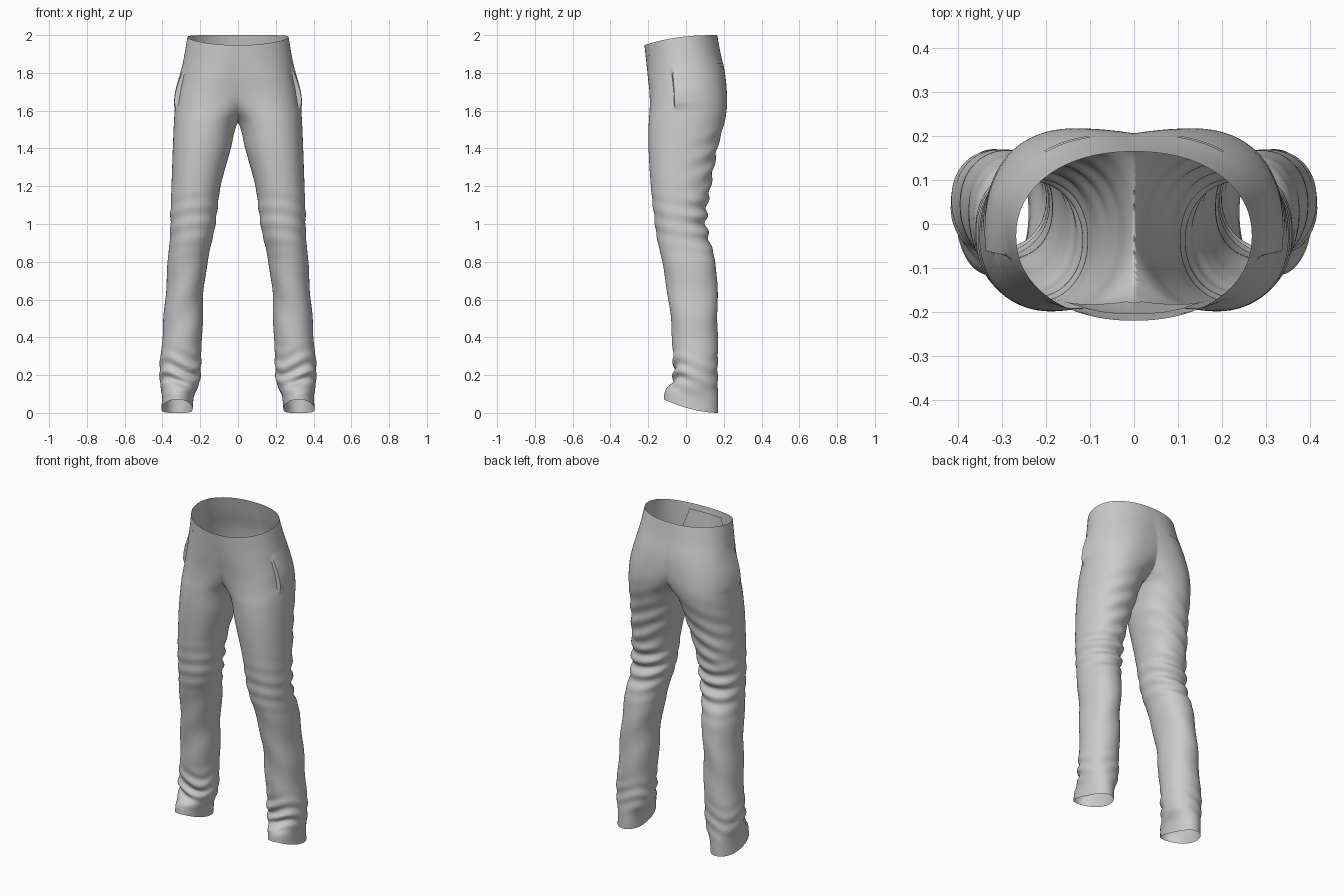
import bpy, bmesh
from math import sin, cos, pi, exp, radians, copysign

if "Cube" in bpy.data.objects:
    bpy.data.objects.remove(bpy.data.objects["Cube"])

# Profile of one trouser leg: z, inner x, widest-depth x, outer x, front y, back y
KEYS = [
    (0.00, 0.240, 0.320, 0.405, -0.118, 0.170),
    (0.08, 0.232, 0.318, 0.403, -0.108, 0.170),
    (0.15, 0.205, 0.312, 0.412, -0.070, 0.168),
    (0.27, 0.196, 0.305, 0.413, -0.066, 0.168),
    (0.40, 0.190, 0.298, 0.400, -0.074, 0.168),
    (0.60, 0.184, 0.285, 0.386, -0.092, 0.166),
    (0.80, 0.162, 0.268, 0.371, -0.127, 0.156),
    (0.95, 0.128, 0.245, 0.360, -0.157, 0.114),
    (1.05, 0.113, 0.235, 0.357, -0.170, 0.108),
    (1.20, 0.092, 0.222, 0.352, -0.186, 0.130),
    (1.40, 0.038, 0.195, 0.345, -0.198, 0.166),
    (1.54, -0.001, 0.170, 0.339, -0.197, 0.204),
    (1.61, -0.075, 0.145, 0.334, -0.192, 0.216),
    (1.70, -0.190, 0.110, 0.324, -0.193, 0.216),
    (1.80, -0.260, 0.070, 0.303, -0.202, 0.206),
    (1.90, -0.270, 0.030, 0.284, -0.211, 0.184),
    (2.00, -0.270, 0.000, 0.268, -0.220, 0.165),
]


def profile(z):
    """Smooth interpolation of the profile rows."""
    n = len(KEYS)
    i = 0
    while i < n - 2 and z > KEYS[i + 1][0]:
        i += 1
    p, q = KEYS[i], KEYS[i + 1]
    o, r = KEYS[max(i - 1, 0)], KEYS[min(i + 2, n - 1)]
    h = q[0] - p[0]
    t = (z - p[0]) / h
    out = []
    for k in range(1, 6):
        m0 = (q[k] - o[k]) / (q[0] - o[0]) * h
        m1 = (r[k] - p[k]) / (r[0] - p[0]) * h
        out.append((2*t**3 - 3*t*t + 1) * p[k] + (t**3 - 2*t*t + t) * m0
                   + (3*t*t - 2*t**3) * q[k] + (t**3 - t*t) * m1)
    return out


def bump(z, c, w):
    return exp(-((z - c) / w) ** 2)


def surface(a, z, offset=0.0):
    """Cloth point at angle a (-90 front, 0 outer side, 90 back) and height z."""
    xin, cx, xout, front, back = profile(z)
    yc, h = (front + back) / 2, (back - front) / 2
    c, s = cos(a), sin(a)
    rear, fore = max(0, s), max(0, -s)
    # Folds behind the knee, on the back of the thigh and at the ankle
    d = 0.009 * bump(z, 1.02, 0.13) * (rear + 0.25) * sin(72 * z + 2 * sin(a + 0.6))
    d += 0.005 * bump(z, 1.3, 0.18) * rear * sin(58 * z + 5 * c)
    d += 0.009 * bump(z, 0.21, 0.09) * (0.3 + 0.8 * fore) * sin(75 * z + 2.5 * sin(2 * a))
    d += 0.003 * bump(z, 0.6, 0.3) * sin(22 * z + 3 * c)
    # Gaping slanted side pocket edge
    edge = radians(-19)
    if 1.60 < z < 1.85 and -1.0 < a < 1.6:
        lift = sin(pi * min(1, (1.85 - z) / 0.34)) * min(1, (z - 1.60) / 0.04)
        d += lift * (0.018 * exp(-(a - edge) / 0.4) if a > edge
                     else -0.007 * exp((a - edge) / 0.25))
    d += offset
    r = (xout - cx if c > 0 else cx - xin) + d
    x = cx + r * copysign(abs(c) ** 0.93, c)
    y = yc + (h + d) * copysign(abs(s) ** 0.93, s)
    # Raised front hem and dipped front waistline
    hem = max(0, min(1, (0.17 - y) / 0.285))
    dip = max(0, min(1, (0.165 - y) / 0.385))
    dz = 0.07 * hem ** 1.8 * max(0, 1 - z / 0.22)
    dz -= 0.053 * dip ** 2.4 * max(0, (z - 1.65) / 0.35)
    return x, y, z + dz


def patch(name, a0, a1, z0, z1, na, nz, offset=0.0, closed=False):
    """Sheet on the cloth surface, cut at the centre plane and mirrored."""
    bm = bmesh.new()
    cols = na if closed else na + 1
    rows = [[bm.verts.new(surface(radians(a0 + (a1 - a0) * i / na),
                                  z0 + (z1 - z0) * j / nz, offset))
             for i in range(cols)] for j in range(nz + 1)]
    for j in range(nz):
        for i in range(na):
            k = (i + 1) % cols
            bm.faces.new((rows[j][i], rows[j][k], rows[j + 1][k], rows[j + 1][i]))
    bmesh.ops.bisect_plane(bm, geom=bm.verts[:] + bm.edges[:] + bm.faces[:], dist=1e-5,
                           plane_co=(0, 0, 0), plane_no=(1, 0, 0), clear_inner=True)
    me = bpy.data.meshes.new(name)
    bm.to_mesh(me)
    bm.free()
    ob = bpy.data.objects.new(name, me)
    bpy.context.collection.objects.link(ob)
    mod = ob.modifiers.new("mirror", 'MIRROR')
    mod.merge_threshold = 0.001
    bpy.ops.object.select_all(action='DESELECT')
    ob.select_set(True)
    bpy.context.view_layer.objects.active = ob
    bpy.ops.object.shade_smooth_by_angle(angle=radians(40))
    return ob


# Legs and seat in one cloth sheet
patch("trousers", -180, 180, 0.0, 2.0, 120, 200, closed=True)
# Back and front pocket welts
patch("back_pocket_welt", 54, 80, 1.835, 1.85, 12, 2, 0.004)
patch("front_pocket_welt", -62, -48, 1.925, 1.932, 8, 2, 0.003)
# Facing behind the fly
patch("fly_facing", -105, -68, 1.72, 1.96, 20, 12, -0.012)
